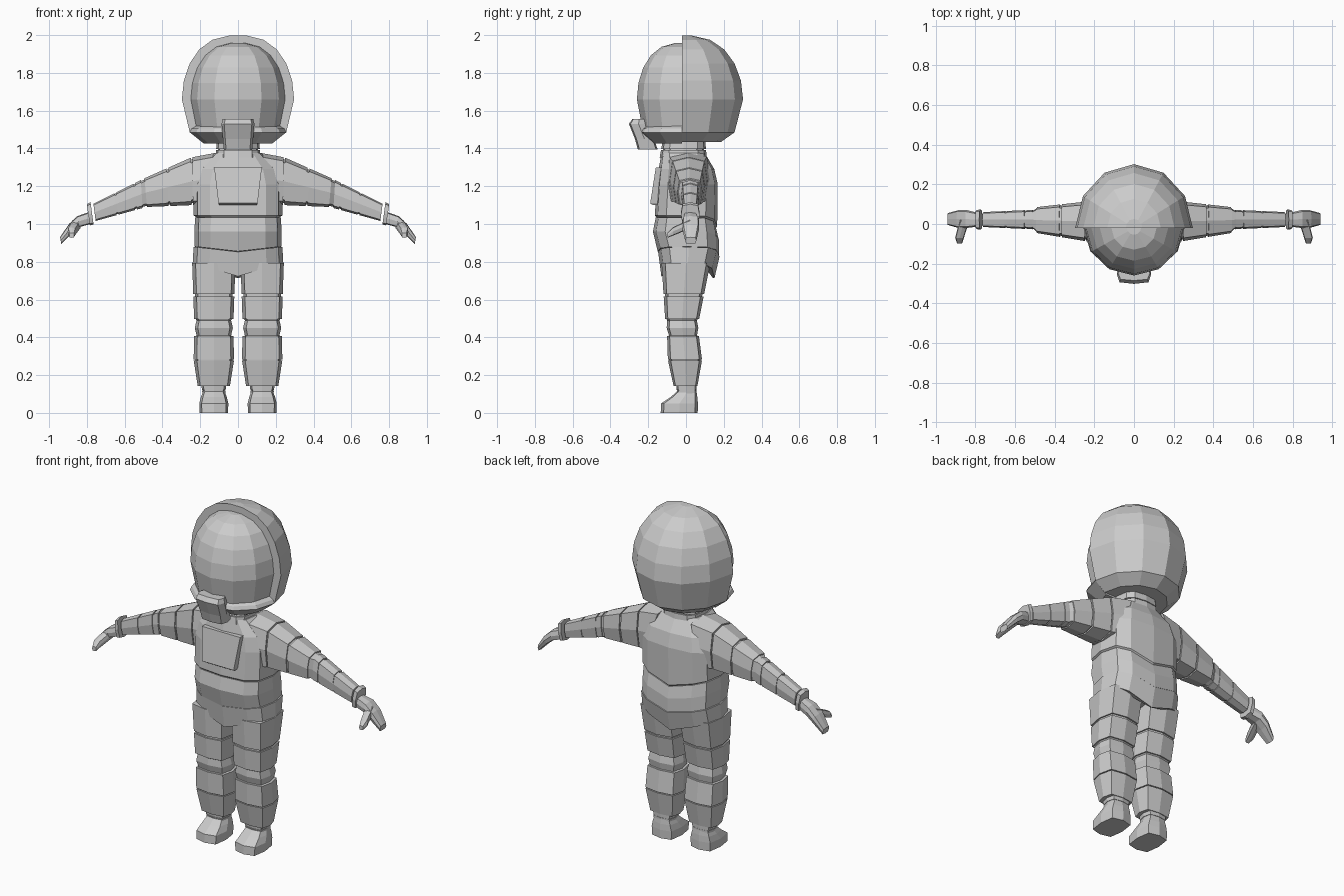
import bpy, bmesh, math
from mathutils import Vector

cube = bpy.data.objects.get("Cube")
if cube:
    bpy.data.objects.remove(cube, do_unlink=True)

# One plain grey material
grey = bpy.data.materials.new("suit_grey")
grey.use_nodes = True
colour = (.6, .6, .6, 1)
grey.diffuse_color = colour
grey.node_tree.nodes["Principled BSDF"].inputs["Base Color"].default_value = colour


def loft(name, rings):
    """Skin a row of closed rings and cap both ends."""
    bm = bmesh.new()
    rows = [[bm.verts.new(point) for point in ring] for ring in rings]
    for lower, upper in zip(rows, rows[1:]):
        for i in range(len(lower)):
            bm.faces.new((lower[i - 1], lower[i], upper[i], upper[i - 1]))
    bm.faces.new(rows[0])
    bm.faces.new(rows[-1])
    bmesh.ops.recalc_face_normals(bm, faces=bm.faces)
    mesh = bpy.data.meshes.new(name)
    bm.to_mesh(mesh)
    bm.free()
    mesh.materials.append(grey)
    bpy.context.collection.objects.link(bpy.data.objects.new(name, mesh))


def outline(count, power, turn=0):
    """Rounded-box outline filling the unit square."""
    def soften(value):
        return math.copysign(abs(value) ** (2 / power), value) if abs(value) > .001 else 0
    angles = [math.tau * i / count + turn for i in range(count)]
    return [(soften(math.cos(angle)), soften(math.sin(angle))) for angle in angles]


LIMB = outline(8, 4)
TRUNK = outline(12, 3)
BOX = outline(4, 50, math.pi / 4)
LEG_X = .128


def level(z, half_width, front, back, shape=LIMB, x=0, front_dip=0, back_dip=0):
    """Horizontal ring; the dips pull its middle down into a V."""
    ring = []
    for u, v in shape:
        dip = (front_dip if v < 0 else back_dip) * (1 - abs(u)) * abs(v)
        y = (front + back) / 2 + v * (back - front) / 2
        ring.append(Vector((x + u * half_width, y, z - dip)))
    return ring


def trunk(z, half_width, front, back, **dips):
    return level(z, half_width, front, back, TRUNK, **dips)


def leg_ring(z, half_width, front, back):
    return level(z, half_width, front, back, x=LEG_X)


def arm_ring(top_x, top_z, bottom_x, bottom_z, front, back):
    """Arm cross-section between a top and a bottom point."""
    top, bottom = Vector((top_x, back, top_z)), Vector((bottom_x, back, bottom_z))
    depth = Vector((0, front - back, 0))
    return [bottom.lerp(top, (v + 1) / 2) + depth * (u + 1) / 2 for u, v in LIMB]


def thumb_ring(x, y, z, radius):
    return [Vector((x + u * radius, y, z + v * radius)) for u, v in LIMB]


def scale(ring, factor):
    centre = sum(ring, Vector()) / len(ring)
    return [centre + (point - centre) * factor for point in ring]


def mix(start, end, t):
    return [a + (b - a) * t for a, b in zip(start, end)]


def pads(start, end, cuts=(0, 1), gap=.02):
    """Padded bands between two rings, with a recessed seam at every cut."""
    rings = []
    for low, high in zip(cuts, cuts[1:]):
        first, last = mix(start, end, low + gap), mix(start, end, high - gap)
        rings += [scale(first, .92), first, last, scale(last, .92)]
    return rings


def half_ring(z, width, depth, side, steps=6):
    """Half oval with its flat side across the middle of the head."""
    angles = [math.pi * i / steps for i in range(steps + 1)]
    return [Vector((width * math.cos(a), side * depth * math.sin(a) - .02, z)) for a in angles]


def half_dome(name, side, width, depth, height):
    """Dome above the widest line of the head, tapering in below it."""
    widest = 1.66
    rings = [half_ring(z, width * taper, depth * taper, side)
             for z, taper in ((1.435, .64), (1.485, .86))]
    for i in range(6):
        angle = math.radians(17 * i)
        radius = math.cos(angle) ** .8
        rings.append(half_ring(widest + height * math.sin(angle), width * radius, depth * radius, side))
    loft(name, rings)


# Helmet: large rear shell, smaller front visor, jaw band and mouthpiece
half_dome("helmet_shell", 1, width=.297, depth=.322, height=.34)
half_dome("visor", -1, width=.25, depth=.24, height=.3)
loft("jaw_band", [half_ring(z, width, width - .02, -1)
                  for z, width in ((1.425, .18), (1.485, .255), (1.505, .245), (1.53, .2))])
loft("mouthpiece", [
    level(1.395, .075, front=-.255, back=-.15),
    level(1.45, .08, front=-.27, back=-.17),
    level(1.53, .087, front=-.302, back=-.2),
    level(1.555, .08, front=-.285, back=-.21)])

# Neck
loft("neck", pads(trunk(1.35, .12, front=-.14, back=.11),
                  trunk(1.46, .11, front=-.12, back=.1), cuts=(0, .4, 1)))

# Chest
loft("chest", [
    trunk(1.03, .21, front=-.15, back=.15, back_dip=.06),
    trunk(1.045, .235, front=-.165, back=.165, back_dip=.06),
    trunk(1.21, .235, front=-.155, back=.168),
    trunk(1.29, .21, front=-.145, back=.15),
    trunk(1.375, .125, front=-.13, back=.1)])

# Waist and hips, with seams that fall to a V in the middle
belt = trunk(.88, .23, front=-.15, back=.175, front_dip=.025, back_dip=.05)
middle = trunk(.96, .23, front=-.175, back=.175, back_dip=.05)
loft("waist", [scale(belt, .92), belt, middle,
               trunk(1.035, .228, front=-.16, back=.16, back_dip=.06)])
loft("hips", pads(trunk(.79, .24, front=-.13, back=.15, front_dip=.07, back_dip=.08),
                  trunk(.88, .235, front=-.148, back=.178, front_dip=.025, back_dip=.05)))

# Chest plate, slanted outward at its foot
loft("chest_plate", [level(z, half_width, front, -.13, BOX) for z, half_width, front in
                     ((1.1, .1, -.175), (1.11, .105, -.19), (1.3, .128, -.16))])

# Leg pads from hip to ankle
hip = leg_ring(.8, .115, front=-.13, back=.13)
knee = leg_ring(.49, .104, front=-.11, back=.068)
shin = leg_ring(.41, .104, front=-.1, back=.068)
calf = leg_ring(.28, .107, front=-.096, back=.085)
hem = leg_ring(.14, .085, front=-.065, back=.06)
kneecap = scale(mix(knee, shin, .5), .97)
leg = (pads(hem, calf) + pads(calf, shin) + [scale(shin, .88), kneecap, scale(knee, .88)]
       + pads(knee, hip, cuts=(0, .43, 1)))
ankle = pads(leg_ring(.1, .06, front=-.047, back=.056),
             leg_ring(.15, .066, front=-.052, back=.057), cuts=(0, .4, 1))
foot = [leg_ring(0, .075, front=-.134, back=.062),
        leg_ring(.05, .077, front=-.132, back=.063),
        leg_ring(.085, .068, front=-.08, back=.06),
        leg_ring(.12, .055, front=-.04, back=.055)]

# Arm pads from shoulder to wrist
shoulder = arm_ring(.1, 1.38, .19, 1.1, front=-.11, back=.13)
armpit = arm_ring(.245, 1.353, .24, 1.1, front=-.087, back=.113)
sleeve_end = arm_ring(.5, 1.24, .487, 1.09, front=-.045, back=.085)
elbow = arm_ring(.55, 1.215, .54, 1.075, front=-.025, back=.07)
wrist = arm_ring(.77, 1.105, .758, 1.015, front=-.015, back=.06)
arm = (pads(shoulder, armpit) + pads(armpit, sleeve_end, cuts=(0, .5, 1))
       + pads(elbow, wrist, cuts=(-.18, 0, .45, 1)))
cuff = [scale(mix(elbow, wrist, t), 1.35) for t in (1.04, 1.13)]
hand = [arm_ring(.785, 1.065, .78, 1, front=-.012, back=.055),
        arm_ring(.85, 1.042, .835, .985, front=-.02, back=.07),
        arm_ring(.895, 1, .875, .955, front=-.02, back=.07),
        arm_ring(.942, .93, .936, .895, front=-.005, back=.055)]
thumb = [thumb_ring(.855, .02, 1, radius=.025),
         thumb_ring(.88, -.07, .96, radius=.022),
         thumb_ring(.88, -.098, .94, radius=.013)]

# Limbs on both sides
limbs = dict(leg=leg, ankle=ankle, foot=foot, arm=arm, cuff=cuff, hand=hand, thumb=thumb)
for side, word in ((1, "left"), (-1, "right")):
    for part, rings in limbs.items():
        loft(f"{word}_{part}", [[Vector((p.x * side, p.y, p.z)) for p in ring] for ring in rings])
